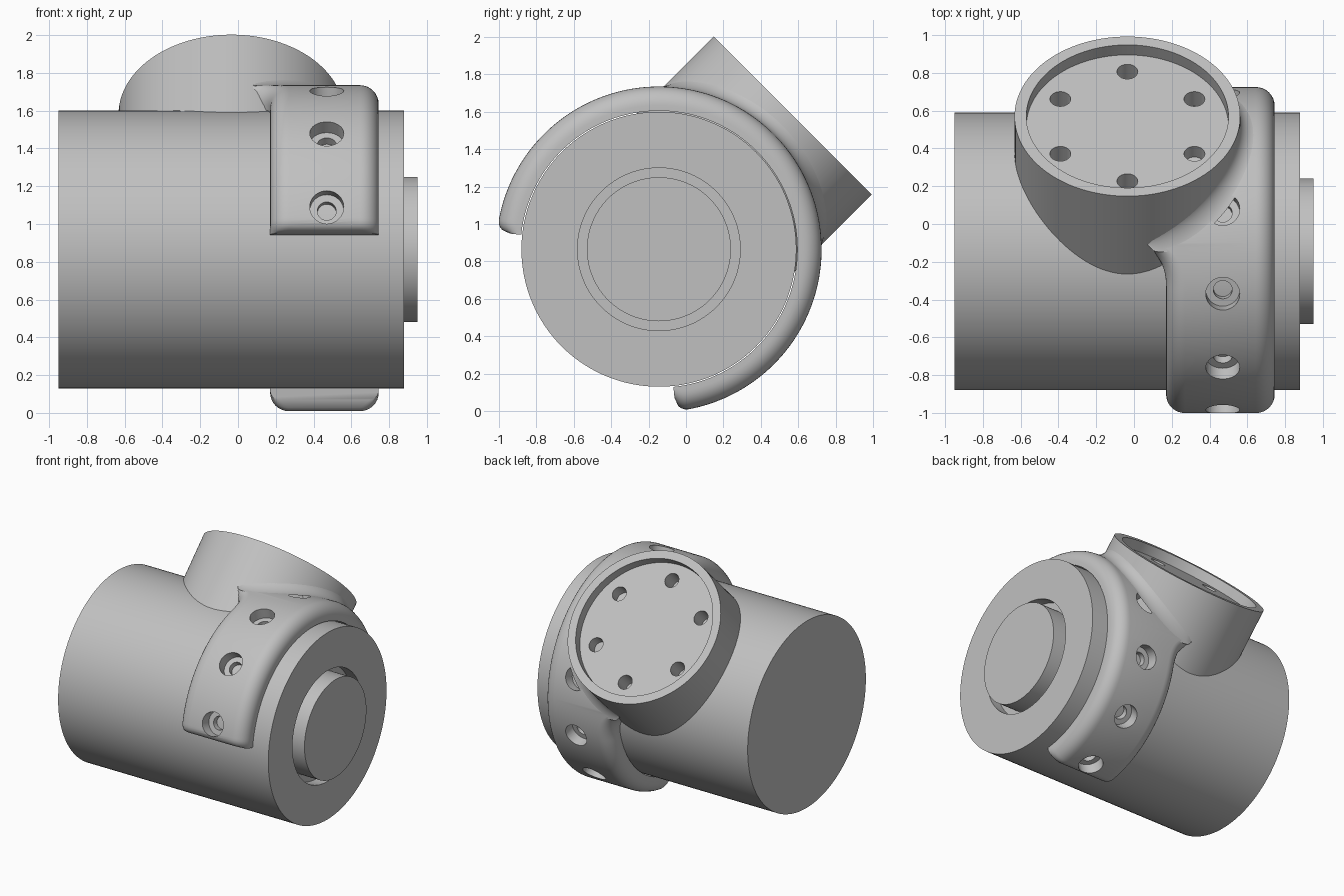
import bpy, bmesh
from math import sin, cos, pi, radians, sqrt, asin
from mathutils import Matrix, Vector

cube = bpy.data.objects.get("Cube")
if cube:
    bpy.data.objects.remove(cube)

grey = bpy.data.materials.new("plain grey")
grey.use_nodes = True
grey.diffuse_color = (0.53, 0.53, 0.53, 1)
grey.node_tree.nodes["Principled BSDF"].inputs["Base Color"].default_value = (0.53, 0.53, 0.53, 1)

# Shared frame: origin on the body axis, local z out along the tilted flange
FRAME = Matrix.Translation((0, -0.145, 0.865)) @ Matrix.Rotation(radians(-45), 4, 'X')
ALONG_X = FRAME @ Matrix.Rotation(pi / 2, 4, 'Y')
BODY_R, INNER_R, OUTER_R = 0.735, 0.74, 0.87
FLANGE_R, FLANGE_X = 0.5975, -0.035
BAND_LEFT, BAND_RIGHT, HOLE_X = 0.17, 0.745, 0.47


def finish(name, bm, matrix):
    bmesh.ops.recalc_face_normals(bm, faces=bm.faces)
    bm.transform(matrix)
    mesh = bpy.data.meshes.new(name)
    bm.to_mesh(mesh)
    bm.free()
    mesh.materials.append(grey)
    obj = bpy.data.objects.new(name, mesh)
    bpy.context.collection.objects.link(obj)
    return obj


def smooth(obj, angle=35):
    obj.data.shade_smooth()
    obj.data.set_sharp_from_angle(angle=radians(angle))


def bridge(bm, rings, closed):
    """Join successive vertex rows with quads."""
    for a, b in zip(rings, rings[1:]):
        n = len(a)
        for i in range(n if closed else n - 1):
            j = (i + 1) % n
            bm.faces.new((a[i], a[j], b[j], b[i]))


def lathe(name, profile, matrix, sides=96):
    """Closed solid turned around local z from (radius, height) points."""
    bm = bmesh.new()
    rings = [[bm.verts.new((r * cos(2 * pi * i / sides), r * sin(2 * pi * i / sides), z))
              for i in range(sides)] for r, z in profile]
    bridge(bm, rings, True)
    bm.faces.new(rings[0])
    bm.faces.new(rings[-1])
    return finish(name, bm, matrix)


def cut(obj, cutters):
    """Subtract the cutters and bake the result."""
    for c in cutters:
        mod = obj.modifiers.new("cut", 'BOOLEAN')
        mod.operation, mod.solver, mod.object = 'DIFFERENCE', 'EXACT', c
    deps = bpy.context.evaluated_depsgraph_get()
    mesh = bpy.data.meshes.new_from_object(obj.evaluated_get(deps))
    obj.modifiers.clear()
    obj.data = mesh
    for c in cutters:
        bpy.data.objects.remove(c)


# Motor body with a recess around the output shaft
body = lathe("motor_body", [(BODY_R, -0.95), (BODY_R, 0.88), (0.435, 0.88), (0.435, 0.79)],
             ALONG_X, 128)
shaft = lathe("output_shaft", [(0.385, 0.78), (0.385, 0.95)], ALONG_X)

# Round flange with a raised rim and six bolt holes
flange = lathe("mount_flange", [(FLANGE_R, 0.42), (FLANGE_R, 1.011), (0.535, 1.011), (0.535, 0.936)],
               FRAME @ Matrix.Translation((FLANGE_X, 0, 0)), 128)
bolts = []
for k in range(6):
    a = radians(30 + 60 * k)
    spot = Matrix.Translation((FLANGE_X + 0.41 * cos(a), 0.41 * sin(a), 0))
    bolts.append(lathe("bolt_cutter", [(0.055, 0.8), (0.055, 0.98)], FRAME @ spot, 32))
cut(flange, bolts)

# Clamp band: rounded section swept around the body, flaring into the flange
FILLET = 0.15
FILLET_X = BAND_LEFT - FILLET
FILLET_S = sqrt((FLANGE_R + FILLET) ** 2 - (FILLET_X - FLANGE_X) ** 2)
END = radians(129)


def left_edge(phi):
    s = OUTER_R * abs(sin(phi))
    if abs(phi) > pi / 2 or s >= FILLET_S:
        return BAND_LEFT
    d = FILLET_S - s
    return FILLET_X + sqrt(FILLET ** 2 - d ** 2) if d < FILLET else FILLET_X


def band_section(phi):
    t = min(1, (END - abs(phi)) / radians(4.5))
    top = OUTER_R - 0.07 * (1 - sqrt(1 - (1 - t) ** 2))
    rad = min(0.1, top - INNER_R - 0.01)
    left = left_edge(phi)
    points = [(left, INNER_R)]
    arc = [i * pi / 16 for i in range(9)]
    points += [(left + rad * (1 - cos(a)), top - rad * (1 - sin(a))) for a in arc]
    points += [(BAND_RIGHT - rad * (1 - cos(a)), top - rad * (1 - sin(a))) for a in reversed(arc)]
    points.append((BAND_RIGHT, INNER_R))
    return [(x, r * sin(phi), r * cos(phi)) for x, r in points]


bm = bmesh.new()
steps = 240
rows = [[bm.verts.new(p) for p in band_section(END * (2 * i / steps - 1))] for i in range(steps + 1)]
bridge(bm, rows, True)
bm.faces.new(rows[0])
bm.faces.new(rows[-1])
band = finish("clamp_band", bm, FRAME)

# Counterbored screw holes, four on each side of the flange
screws = []
for k in (1, 2, 3, 4):
    for side in (-1, 1):
        place = (FRAME @ Matrix.Rotation(radians(30 * k * side), 4, 'X')
                 @ Matrix.Translation((HOLE_X, 0, 0)))
        screws.append(lathe("screw_cutter", [(0.05, 0.68), (0.05, 0.785), (0.09, 0.785), (0.09, 1.0)],
                            place, 32))
cut(band, screws)

# Concave fillet blending the flange wall into the band
bm = bmesh.new()
rows = []
limit = radians(80)
for i in range(61):
    az = limit * (i / 30 - 1)
    size = 0.09 * sqrt(max(0, 1 - (az / limit) ** 4)) + 0.002
    row = []
    for j in range(9):
        t = j * pi / 16
        rho = FLANGE_R - 0.004 + size * (1 - cos(t))
        x, s = FLANGE_X + rho * cos(az), rho * sin(az)
        z = sqrt(OUTER_R ** 2 - s ** 2) - 0.002 + size * (1 - sin(t))
        row.append(bm.verts.new((x, s, z)))
    rows.append(row)
bridge(bm, rows, False)
for f in bm.faces:
    f.normal_update()
blend = finish("flange_fillet", bm, FRAME)
# Face the open fillet sheet outwards
out = FRAME.to_3x3() @ Vector((1, 0, 1))
if sum(p.normal.dot(out) for p in blend.data.polygons) < 0:
    blend.data.flip_normals()

for part in (body, shaft, flange, band, blend):
    smooth(part)
